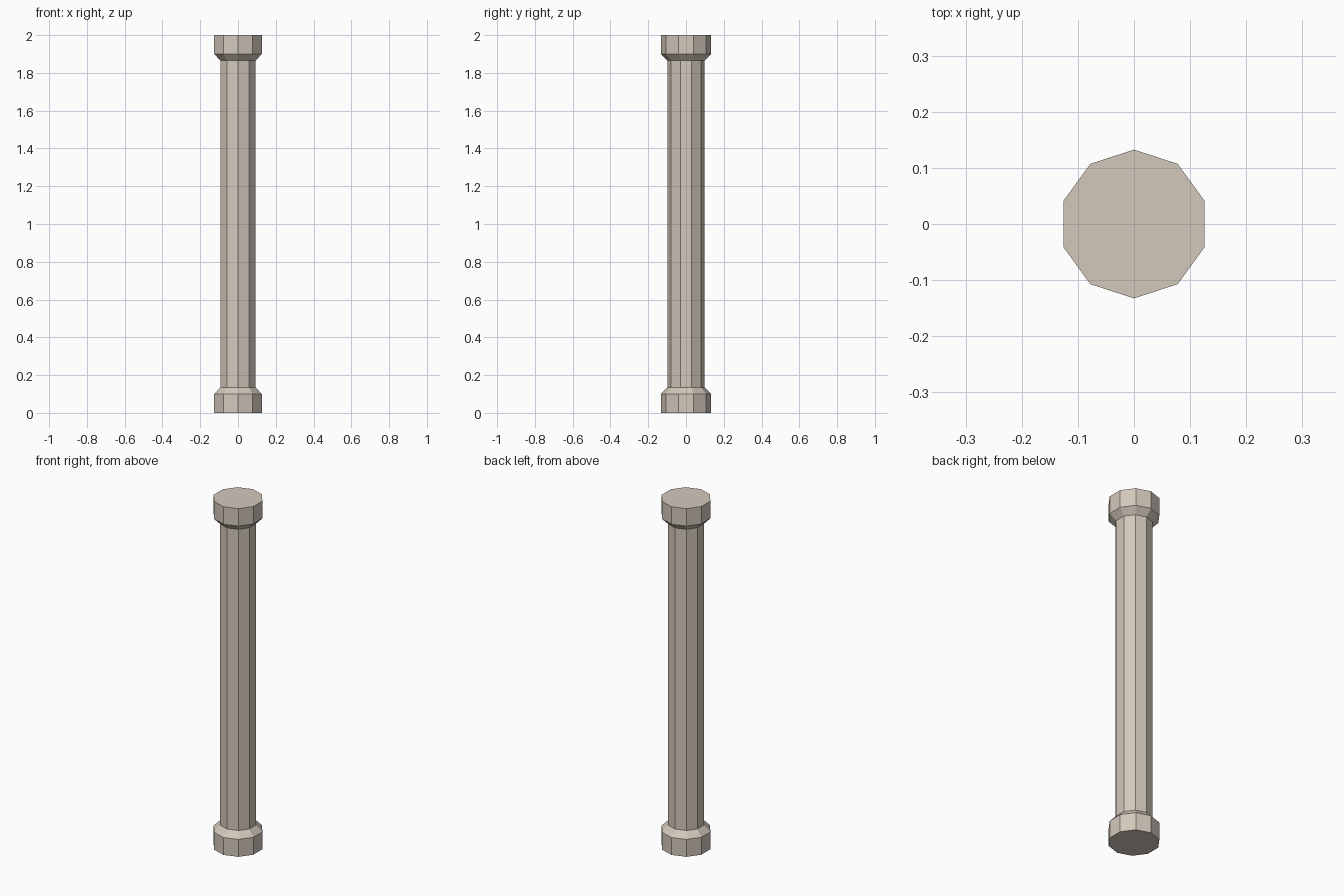
import bpy
import bmesh
from math import pi, sin, cos

SIDES = 10
WIDE, SLIM = 0.1325, 0.098
BLOCK, TAPER, HEIGHT = 0.10, 0.135, 2.0

cube = bpy.data.objects.get("Cube")
if cube:
    bpy.data.objects.remove(cube, do_unlink=True)

# Pale stone
stone = bpy.data.materials.new("pale_stone")
stone.use_nodes = True
colour = (0.65, 0.58, 0.50, 1)
stone.diffuse_color = colour
stone.node_tree.nodes["Principled BSDF"].inputs["Base Color"].default_value = colour


def lathe(name, profile, cap_bottom=False, cap_top=False):
    """Turn (radius, height) points into a faceted part with a corner facing +y."""
    bm = bmesh.new()
    rings = []
    for radius, z in profile:
        angles = [pi / 2 + 2 * pi * i / SIDES for i in range(SIDES)]
        rings.append([bm.verts.new((radius * cos(a), radius * sin(a), z)) for a in angles])
    for low, high in zip(rings, rings[1:]):
        for i in range(SIDES):
            j = (i + 1) % SIDES
            bm.faces.new((low[i], low[j], high[j], high[i]))
    if cap_bottom:
        bm.faces.new(rings[0][::-1])
    if cap_top:
        bm.faces.new(rings[-1])
    mesh = bpy.data.meshes.new(name)
    bm.to_mesh(mesh)
    bm.free()
    mesh.materials.append(stone)
    obj = bpy.data.objects.new(name, mesh)
    bpy.context.collection.objects.link(obj)
    return obj


# Base block with its taper, shaft, and the mirrored capital
base = [(WIDE, 0), (WIDE, BLOCK), (SLIM, TAPER)]
capital = [(r, HEIGHT - z) for r, z in reversed(base)]
lathe("column_base", base, cap_bottom=True)
lathe("column_shaft", [(SLIM, TAPER), (SLIM, HEIGHT - TAPER)])
lathe("column_capital", capital, cap_top=True)
